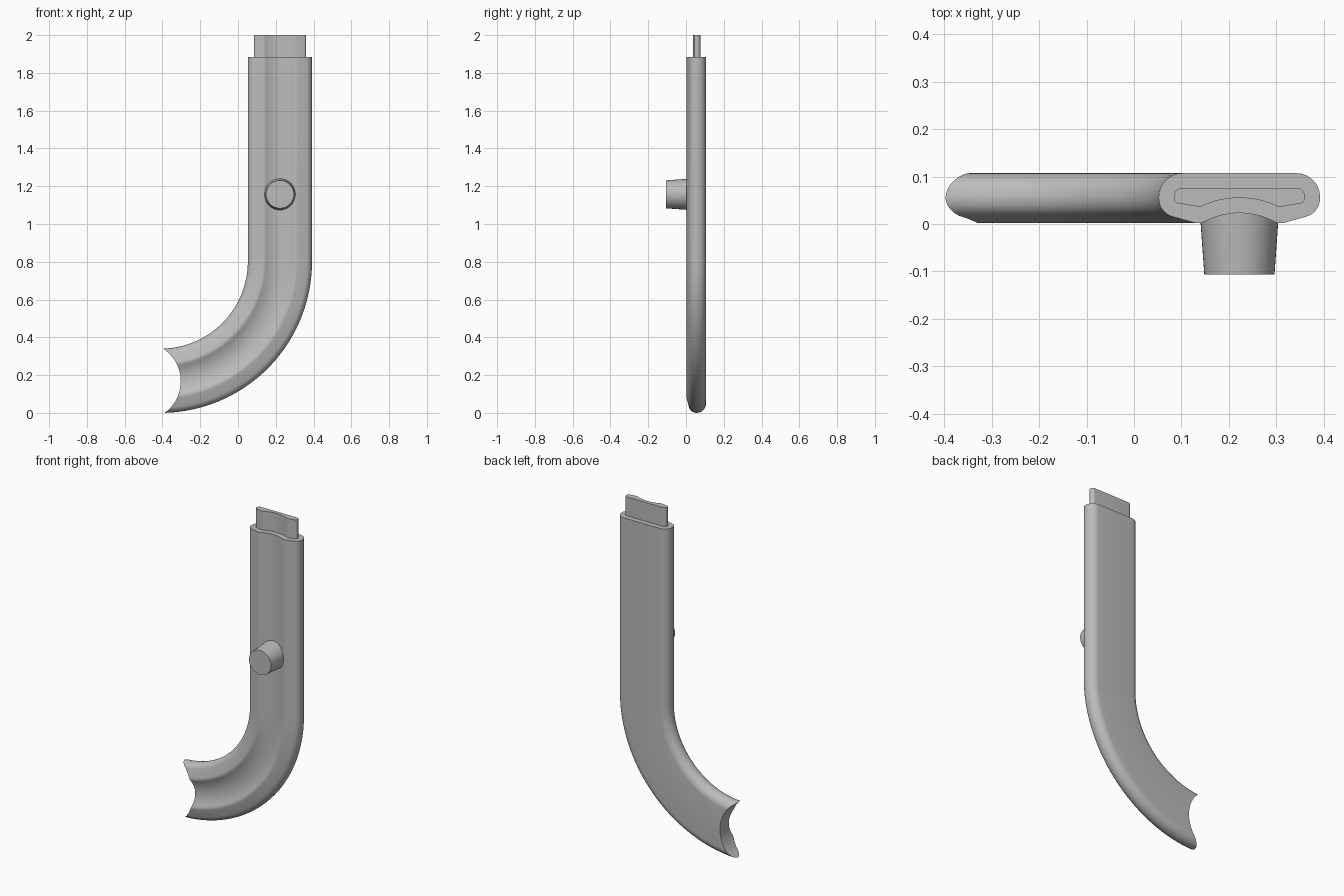
import bpy, bmesh, math
from mathutils import Vector

cube = bpy.data.objects.get("Cube")
if cube:
    bpy.data.objects.remove(cube)

grey = bpy.data.materials.new("plain grey")
grey.use_nodes = True
colour = (0.5, 0.5, 0.5, 1)
grey.diffuse_color = colour
grey.node_tree.nodes["Principled BSDF"].inputs["Base Color"].default_value = colour

AXIS_X = 0.222      # centre of the straight part
BEND_R = 0.632      # bend radius along the centre line
BEND_Z = 0.802      # height where the bend begins
BODY_TOP = 1.885


def make_object(name, bm, angle=30):
    bmesh.ops.recalc_face_normals(bm, faces=bm.faces)
    mesh = bpy.data.meshes.new(name)
    bm.to_mesh(mesh)
    bm.free()
    mesh.materials.append(grey)
    obj = bpy.data.objects.new(name, mesh)
    bpy.context.collection.objects.link(obj)
    return obj


def activate(obj):
    bpy.ops.object.select_all(action='DESELECT')
    obj.select_set(True)
    bpy.context.view_layer.objects.active = obj


def smooth(obj, degrees=30):
    activate(obj)
    bpy.ops.object.shade_smooth_by_angle(angle=math.radians(degrees))


def arc(cx, cy, r, start, end, steps):
    angles = [math.radians(start + (end - start) * i / steps) for i in range(steps + 1)]
    return [Vector((cx + r * math.cos(a), cy + r * math.sin(a))) for a in angles]


def grooved_profile(half, back, r_back, r_front, y_front, groove_r, groove_top, corner, fillet):
    """Closed outline with a flat back, round sides and a hollow front."""
    left = arc(-half + r_back, back - r_back, r_back, 90, 180, 8)
    left += arc(-half + r_front, y_front, r_front, 180, 255, 7)

    def groove(u):
        return Vector((u, math.sqrt(groove_r ** 2 - u ** 2) - groove_r + groove_top))

    ridge = groove(-corner)
    inner = corner
    if fillet:
        inner = corner - fillet
        a = ridge + (left[-1] - ridge).normalized() * fillet
        b = groove(-inner)
        for i in range(5):
            t = i / 5
            left.append(a * (1 - t) ** 2 + ridge * 2 * t * (1 - t) + b * t * t)
    left += [groove(-inner * (1 - i / 8)) for i in range(9)]
    right = [Vector((-p.x, p.y)) for p in reversed(left[:-1])]
    return left + right


def loft(bm, rings):
    rows = [[bm.verts.new(p) for p in ring] for ring in rings]
    for a, b in zip(rows, rows[1:]):
        for i in range(len(a)):
            j = (i + 1) % len(a)
            bm.faces.new((a[i], a[j], b[j], b[i]))
    bm.faces.new(rows[0])
    bm.faces.new(rows[-1])
    bmesh.ops.remove_doubles(bm, verts=bm.verts, dist=1e-5)


def cylinder_y(name, x, z, y0, r0, y1, r1, sides):
    bm = bmesh.new()
    loft(bm, [[(p.x, y, p.y) for p in arc(x, z, r, 0, 360 - 360 / sides, sides - 1)]
              for y, r in ((y0, r0), (y1, r1))])
    return make_object(name, bm)


# Curved body: straight length followed by a quarter bend
body_shape = grooved_profile(0.17, 0.107, 0.05, 0.04, 0.054, 0.158, 0.023, 0.083, 0.012)
rings = [[(AXIS_X + p.x, p.y, BODY_TOP) for p in body_shape]]
BEND_STEPS = 40
for k in range(BEND_STEPS + 1):
    a = math.pi / 2 * k / BEND_STEPS
    rings.append([(AXIS_X - BEND_R + (BEND_R + p.x) * math.cos(a), p.y,
                   BEND_Z - (BEND_R + p.x) * math.sin(a)) for p in body_shape])
bm = bmesh.new()
loft(bm, rings)
body = make_object("curved_body", bm)

# Round notch across the lower end
cutter = cylinder_y("notch_cutter", -0.51, 0.167, -0.3, 0.207, 0.3, 0.207, 96)
cutter.hide_render = True
notch = body.modifiers.new("notch", 'BOOLEAN')
notch.operation = 'DIFFERENCE'
notch.solver = 'EXACT'
notch.object = cutter
activate(body)
bpy.ops.object.modifier_apply(modifier="notch")
bpy.data.objects.remove(cutter)
smooth(body)

# Slim tang on the top end
tang_shape = grooved_profile(0.138, 0.076, 0.018, 0.012, 0.055, 0.19, 0.055, 0.083, 0)
bm = bmesh.new()
loft(bm, [[(AXIS_X + p.x, p.y, z) for p in tang_shape] for z in (BODY_TOP - 0.02, 2.0)])
smooth(make_object("top_tang", bm))

# Tapered peg on the front
smooth(cylinder_y("front_peg", AXIS_X, 1.157, -0.106, 0.074, 0.035, 0.084, 48))
